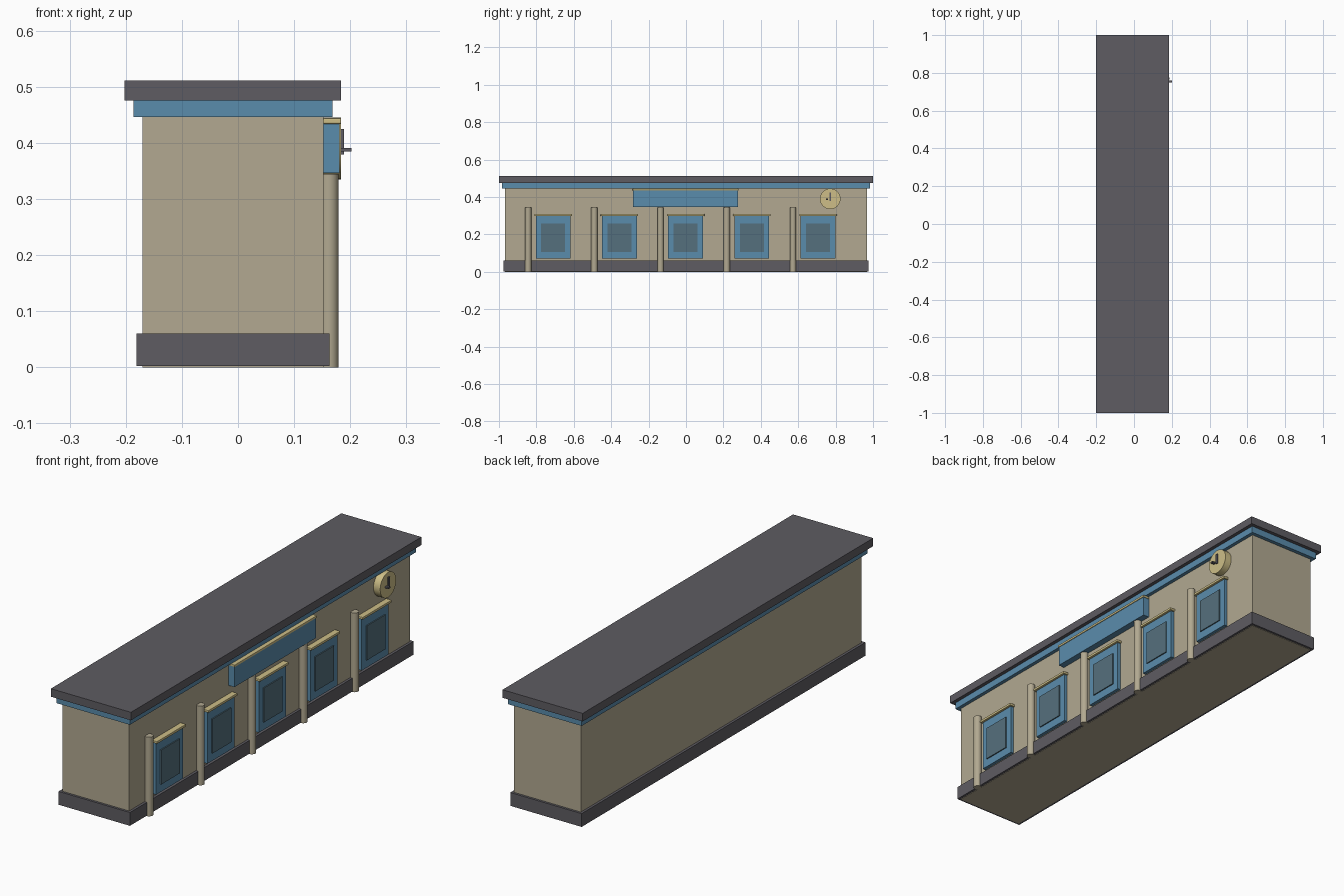
import bpy, math
from mathutils import Matrix

cube = bpy.data.objects.get("Cube")
if cube:
    bpy.data.objects.remove(cube, do_unlink=True)


def material(name, rgb):
    m = bpy.data.materials.new(name)
    m.use_nodes = True
    m.diffuse_color = (*rgb, 1)
    m.node_tree.nodes["Principled BSDF"].inputs["Base Color"].default_value = (*rgb, 1)
    return m


WALL = material("beige wall", (0.445, 0.397, 0.283))
DARK = material("dark grey", (0.112, 0.107, 0.122))
BLUE = material("blue trim", (0.102, 0.262, 0.413))
GOLD = material("pale gold", (0.61, 0.515, 0.242))
GLASS = material("window glass", (0.091, 0.162, 0.205))


def box(name, mat, x, y, z, bevel=0):
    """Box from (min, max) pairs on each axis."""
    bpy.ops.mesh.primitive_cube_add(size=1)
    ob = bpy.context.object
    ob.name = name
    size = Matrix.Diagonal((x[1] - x[0], y[1] - y[0], z[1] - z[0], 1))
    ob.data.transform(size)
    ob.location = (sum(x) / 2, sum(y) / 2, sum(z) / 2)
    ob.data.materials.append(mat)
    if bevel:
        mod = ob.modifiers.new("Soft edges", "BEVEL")
        mod.width = bevel
        mod.segments = 2
    return ob


def cylinder(name, mat, radius, depth, location, rotation=(0, 0, 0)):
    bpy.ops.mesh.primitive_cylinder_add(vertices=32, radius=radius, depth=depth,
                                        location=location, rotation=rotation)
    ob = bpy.context.object
    ob.name = name
    ob.data.materials.append(mat)
    bpy.ops.object.shade_smooth_by_angle()
    return ob


def span(centre, half):
    return centre - half, centre + half


# Main block, plinth, eaves trim and flat roof
FACE = 0.152
box("walls", WALL, (-0.17, FACE), span(0, 0.967), (0, 0.447))
box("plinth", DARK, (-0.181, 0.163), span(0, 0.977), (0.002, 0.06))
box("eaves_trim", BLUE, (-0.186, 0.168), span(0, 0.984), (0.446, 0.476))
box("roof", DARK, (-0.202, 0.184), span(0, 1), (0.476, 0.511))

# Repeating bays: post, framed window and lintel
for i in range(5):
    y = -0.71 + 0.354 * i
    cylinder(f"post_{i + 1}", WALL, 0.017, 0.345, (0.162, y - 0.134, 0.1725))
    box(f"window_frame_{i + 1}", BLUE, (0.145, 0.167), span(y, 0.093), (0.072, 0.3))
    box(f"window_glass_{i + 1}", GLASS, (0.15, 0.172), span(y, 0.064), (0.107, 0.257))
    box(f"window_lintel_{i + 1}", GOLD, (0.145, 0.177), span(y, 0.1), (0.298, 0.309), 0.002)

# Blank sign board with a gold cap
box("sign_board", BLUE, (FACE, 0.181), span(-0.002, 0.281), (0.346, 0.436))
box("sign_cap", GOLD, (FACE, 0.184), span(-0.002, 0.283), (0.434, 0.444), 0.002)

# Wall clock
cylinder("clock_face", GOLD, 0.055, 0.032, (0.168, 0.771, 0.39), (0, math.pi / 2, 0))
box("clock_long_hand", DARK, (0.183, 0.189), span(0.771, 0.005), (0.379, 0.425))
box("clock_short_hand", DARK, (0.183, 0.202), span(0.754, 0.006), (0.385, 0.391))
